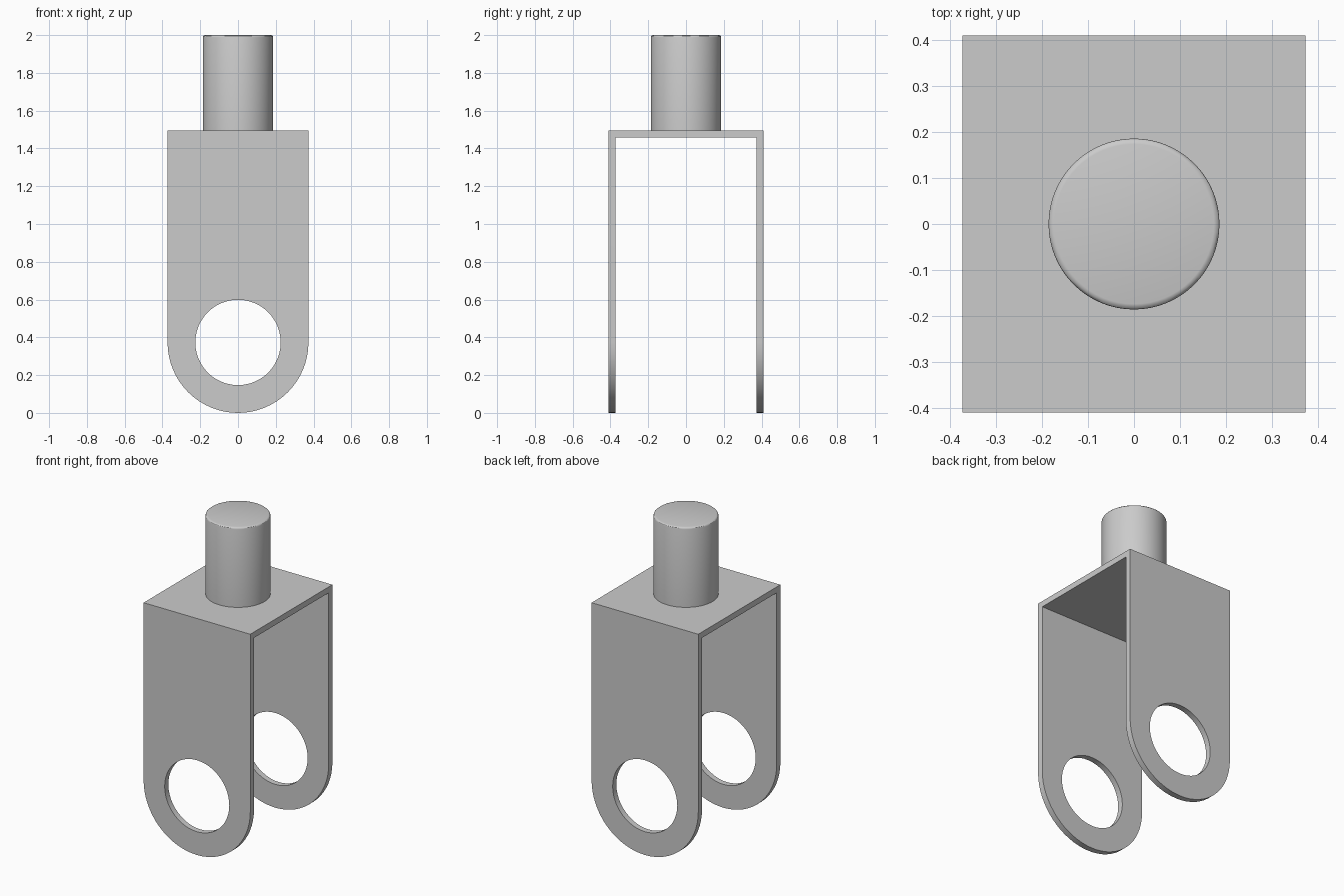
import bpy, bmesh
from math import cos, sin, pi, radians

cube = bpy.data.objects.get("Cube")
if cube:
    bpy.data.objects.remove(cube, do_unlink=True)

HALF_W, HALF_D, WALL = 0.373, 0.41, 0.037
TOP, HOLE_R, STEM_R = 1.495, 0.226, 0.186

steel = bpy.data.materials.new("plain grey")
steel.use_nodes = True
grey = (0.6, 0.6, 0.6, 1)
steel.diffuse_color = grey
steel.node_tree.nodes["Principled BSDF"].inputs["Base Color"].default_value = grey


def prism(name, points, offset):
    """Extrude a closed outline along an offset vector."""
    bm = bmesh.new()
    face = bm.faces.new([bm.verts.new(p) for p in points])
    ext = bmesh.ops.extrude_face_region(bm, geom=[face])
    verts = [v for v in ext["geom"] if isinstance(v, bmesh.types.BMVert)]
    bmesh.ops.translate(bm, verts=verts, vec=offset)
    bmesh.ops.recalc_face_normals(bm, faces=bm.faces)
    mesh = bpy.data.meshes.new(name)
    bm.to_mesh(mesh)
    bm.free()
    obj = bpy.data.objects.new(name, mesh)
    bpy.context.collection.objects.link(obj)
    mesh.materials.append(steel)
    return obj


def activate(obj):
    bpy.ops.object.select_all(action="DESELECT")
    obj.select_set(True)
    bpy.context.view_layer.objects.active = obj


def cut(obj, cutter, operation):
    cutter.hide_render = True
    mod = obj.modifiers.new("cut", "BOOLEAN")
    mod.operation, mod.object, mod.solver = operation, cutter, "EXACT"
    activate(obj)
    bpy.ops.object.modifier_apply(modifier=mod.name)
    bpy.data.objects.remove(cutter, do_unlink=True)


def arc(radius, start, end, steps):
    """Points around the pivot axis, in the plane of the front plate."""
    angles = [start + (end - start) * i / steps for i in range(steps + 1)]
    return [(radius * cos(a), -1, HALF_W + radius * sin(a)) for a in angles]


# Bracket: folded U section, trimmed to rounded ends and pierced by the pin hole
inner = HALF_D - WALL
section = [(-HALF_D, -0.1), (-HALF_D, TOP), (HALF_D, TOP), (HALF_D, -0.1),
           (inner, -0.1), (inner, TOP - WALL), (-inner, TOP - WALL), (-inner, -0.1)]
bracket = prism("fork_bracket", [(-0.5, y, z) for y, z in section], (1, 0, 0))
outline = arc(HALF_W, pi, 2 * pi, 32) + [(HALF_W, -1, 1.7), (-HALF_W, -1, 1.7)]
cut(bracket, prism("outline_cutter", outline, (0, 2, 0)), "INTERSECT")
hole = arc(HOLE_R, 0, 2 * pi, 48)[:-1]
cut(bracket, prism("hole_cutter", hole, (0, 2, 0)), "DIFFERENCE")

# Stem: round post with a softened top edge
ring = [(STEM_R * cos(2 * pi * i / 64), STEM_R * sin(2 * pi * i / 64), TOP)
        for i in range(64)]
stem = prism("stem", ring, (0, 0, 2 - TOP))
bm = bmesh.new()
bm.from_mesh(stem.data)
rim = [e for e in bm.edges if all(v.co.z > 1.99 for v in e.verts)]
bmesh.ops.bevel(bm, geom=rim, offset=0.012, segments=3, profile=0.5, affect="EDGES")
bm.to_mesh(stem.data)
bm.free()

for obj in (bracket, stem):
    activate(obj)
    bpy.ops.object.shade_smooth_by_angle(angle=radians(30))
